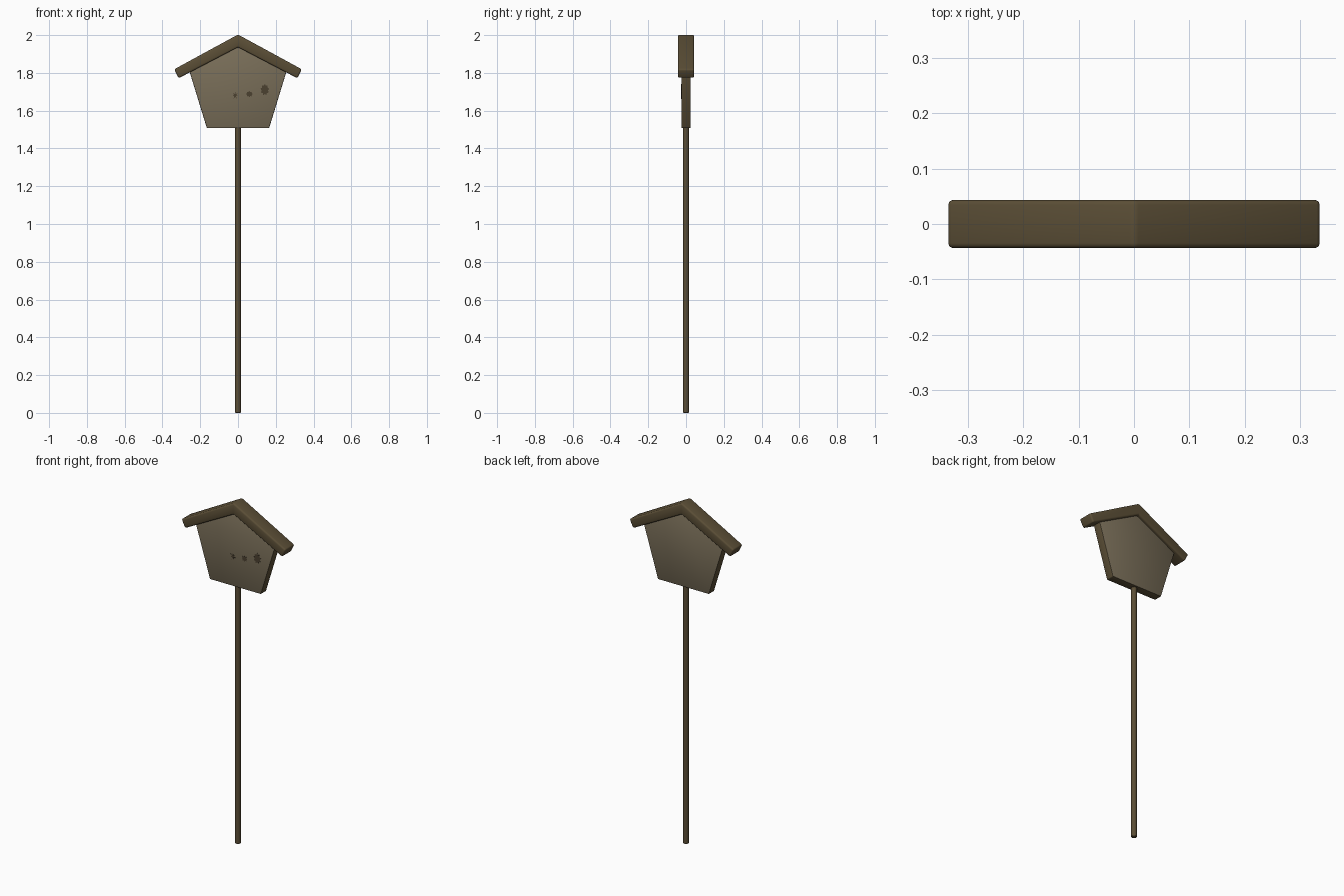
import bpy, bmesh, math

if "Cube" in bpy.data.objects:
    bpy.data.objects.remove(bpy.data.objects["Cube"])


def material(name, rgb):
    m = bpy.data.materials.new(name)
    m.diffuse_color = (*rgb, 1)
    m.use_nodes = True
    m.node_tree.nodes["Principled BSDF"].inputs["Base Color"].default_value = m.diffuse_color
    return m


wood = material("dark wood", (0.105, 0.077, 0.037))
board = material("pale board", (0.190, 0.155, 0.098))
stain = material("dark stain", (0.070, 0.052, 0.030))


def extrude_profile(name, pts, y0, y1, mats, bevel=0.0, segments=2):
    """Closed x/z outline extruded along y, with optional rounded edges."""
    bm = bmesh.new()
    face = bm.faces.new([bm.verts.new((x, y0, z)) for x, z in pts])
    res = bmesh.ops.extrude_face_region(bm, geom=[face])
    verts = [g for g in res["geom"] if isinstance(g, bmesh.types.BMVert)]
    bmesh.ops.translate(bm, verts=verts, vec=(0, y1 - y0, 0))
    if bevel:
        bmesh.ops.bevel(bm, geom=bm.edges[:], offset=bevel, segments=segments,
                        profile=0.5, affect='EDGES', clamp_overlap=True)
    bmesh.ops.recalc_face_normals(bm, faces=bm.faces[:])
    # front and back take the first colour, the rim takes the last
    for f in bm.faces:
        f.material_index = 0 if abs(f.normal.y) > 0.9 else len(mats) - 1
    me = bpy.data.meshes.new(name)
    bm.to_mesh(me)
    bm.free()
    for m in mats:
        me.materials.append(m)
    ob = bpy.data.objects.new(name, me)
    bpy.context.collection.objects.link(ob)
    return ob


def smooth(ob, angle=40):
    bpy.ops.object.select_all(action='DESELECT')
    ob.select_set(True)
    bpy.context.view_layer.objects.active = ob
    bpy.ops.object.shade_smooth_by_angle(angle=math.radians(angle))


def mirrored(half):
    return half + [(-x, z) for x, z in reversed(half) if x > 0]


# post
bpy.ops.mesh.primitive_cylinder_add(vertices=12, radius=0.0155, depth=1.53,
                                    location=(0, 0, 0.765))
post = bpy.context.object
post.name = "post"
post.data.materials.append(wood)
bev = post.modifiers.new("soft ends", 'BEVEL')
bev.width, bev.segments, bev.limit_method = 0.003, 2, 'ANGLE'
bev.angle_limit = math.radians(50)
smooth(post)

# sign board: five-sided, tucked under the roof
half = [(0.165, 1.508), (0.262, 1.825), (0, 1.962)]
pts = half + [(-0.262, 1.825), (-0.165, 1.508)]
smooth(extrude_profile("sign_board", pts, -0.025, 0.025, [board, wood], 0.004))

# roof: chevron cross-section
roof = [(0, 2.003), (0.338, 1.819), (0.314, 1.772), (0, 1.936),
        (-0.314, 1.772), (-0.338, 1.819)]
smooth(extrude_profile("roof", roof, -0.0435, 0.0435, [wood], 0.009, 3))

# small star-shaped stains on the front
spots = [(-0.015, 1.681, 0.018, 0.021, 0.35, 7),
         (0.060, 1.688, 0.019, 0.017, 0.70, 8),
         (0.142, 1.711, 0.024, 0.031, 0.72, 9)]
for i, (cx, cz, rx, rz, inner, n) in enumerate(spots):
    outline = []
    for k in range(2 * n):
        a = math.pi / 2 + math.pi * k / n
        r = 1 if k % 2 == 0 else inner
        outline.append((cx + rx * r * math.cos(a), cz + rz * r * math.sin(a)))
    extrude_profile(f"stain_{i + 1}", outline, -0.0262, -0.024, [stain])
